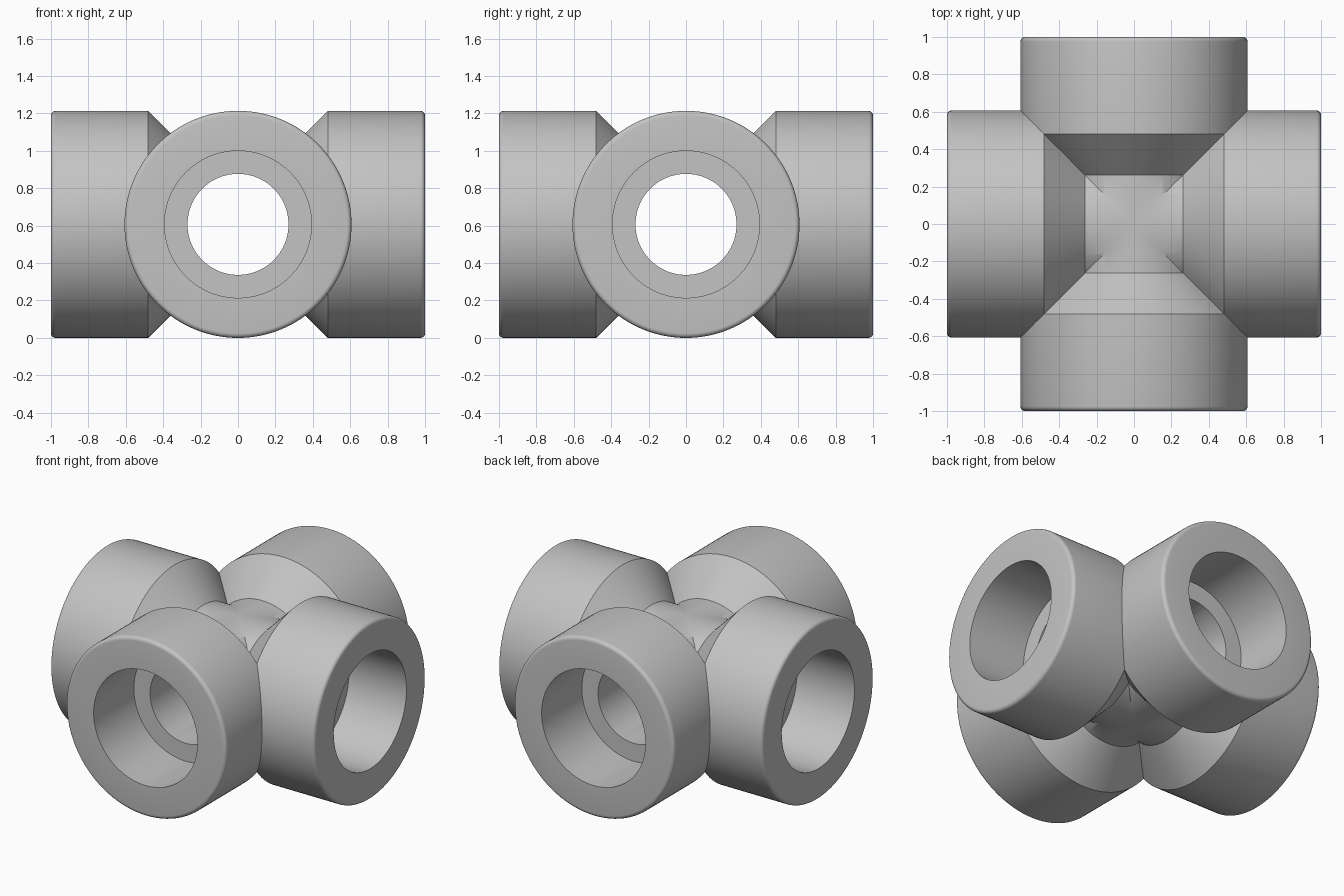
import bpy
import bmesh
import math
from mathutils import Matrix, Vector

cube = bpy.data.objects.get("Cube")
if cube:
    bpy.data.objects.remove(cube, do_unlink=True)

SIDES = 128
COLLAR_R, CORE_R, SOCKET_R, BORE_R = 0.607, 0.39, 0.393, 0.27
COLLAR_START, CORE_END, SOCKET_END = 0.48, 0.263, 0.565
FILLET = 0.025

# Half section of one arm as (radius, distance along the arm)
fillet = [(COLLAR_R - FILLET + FILLET * math.cos(a), 1 - FILLET + FILLET * math.sin(a))
          for a in (math.radians(90 * i / 5) for i in range(6))]
profile = [(CORE_R, 0), (CORE_R, CORE_END), (COLLAR_R, COLLAR_START), *fillet,
           (SOCKET_R, 1), (SOCKET_R, SOCKET_END), (BORE_R, SOCKET_END), (BORE_R, 0)]

# Revolve the section about the arm's axis, pointing to the front
bm = bmesh.new()
verts = [bm.verts.new((r, -t, 0)) for r, t in profile]
edges = [bm.edges.new(pair) for pair in zip(verts, verts[1:])]
bmesh.ops.spin(bm, geom=verts + edges, cent=(0, 0, 0), axis=(0, 1, 0),
               angle=math.tau, steps=SIDES, use_merge=True)
bmesh.ops.remove_doubles(bm, verts=bm.verts, dist=1e-5)

# Mitre the arm along both diagonals so four copies meet cleanly
for side in (-1, 1):
    bmesh.ops.bisect_plane(bm, geom=bm.verts[:] + bm.edges[:] + bm.faces[:], dist=1e-6,
                           plane_co=(0, 0, 0), plane_no=Vector((side, 1, 0)).normalized(),
                           clear_outer=True)

# Repeat the arm around the vertical axis and weld the joints
arm = bm.verts[:] + bm.edges[:] + bm.faces[:]
for turn in range(1, 4):
    copy = bmesh.ops.duplicate(bm, geom=arm)["geom"]
    bmesh.ops.rotate(bm, verts=[v for v in copy if isinstance(v, bmesh.types.BMVert)],
                     cent=(0, 0, 0), matrix=Matrix.Rotation(turn * math.pi / 2, 3, "Z"))
bmesh.ops.remove_doubles(bm, verts=bm.verts, dist=1e-4)
bmesh.ops.recalc_face_normals(bm, faces=bm.faces)
bmesh.ops.translate(bm, verts=bm.verts, vec=(0, 0, COLLAR_R))

mesh = bpy.data.meshes.new("cross_pipe_fitting")
bm.to_mesh(mesh)
bm.free()
fitting = bpy.data.objects.new("cross_pipe_fitting", mesh)
bpy.context.collection.objects.link(fitting)

# Plain grey metal
grey = bpy.data.materials.new("grey_metal")
grey.use_nodes = True
colour = (0.55, 0.55, 0.55, 1)
grey.diffuse_color = colour
grey.node_tree.nodes["Principled BSDF"].inputs["Base Color"].default_value = colour
mesh.materials.append(grey)

# Smooth round walls, sharp rims and joints
bpy.ops.object.select_all(action="DESELECT")
fitting.select_set(True)
bpy.context.view_layer.objects.active = fitting
bpy.ops.object.shade_smooth_by_angle(angle=math.radians(30))
